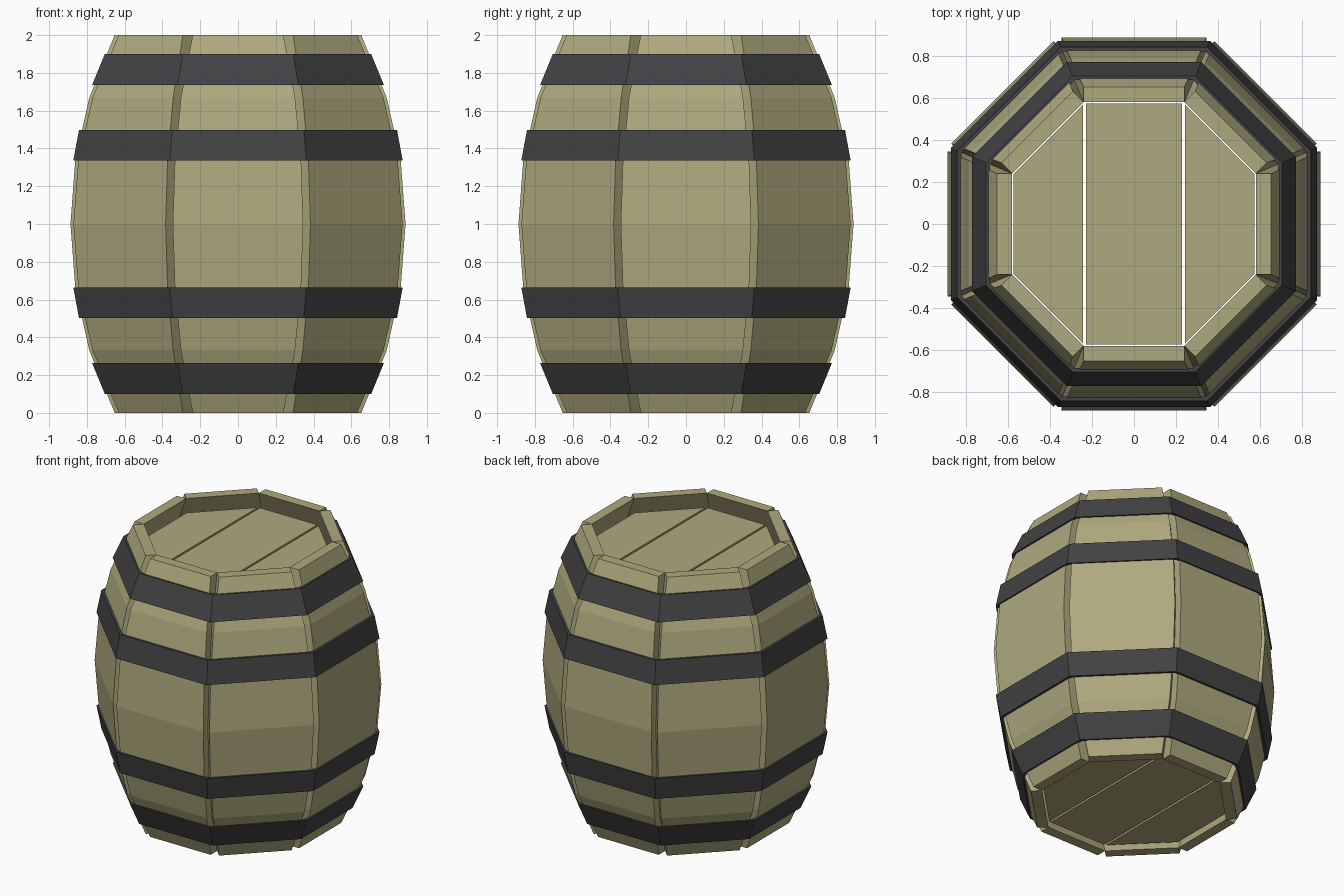
import bpy, bmesh, math
from mathutils import Matrix

if "Cube" in bpy.data.objects:
    bpy.data.objects.remove(bpy.data.objects["Cube"])

T = math.tan(math.pi / 8)


def material(name, color):
    m = bpy.data.materials.new(name)
    m.diffuse_color = color
    m.use_nodes = True
    m.node_tree.nodes["Principled BSDF"].inputs["Base Color"].default_value = m.diffuse_color
    return m


WOOD = material("wood", (0.43, 0.40, 0.21, 1))
IRON = material("iron", (0.055, 0.055, 0.058, 1))


def finish(name, bm, mat):
    bmesh.ops.recalc_face_normals(bm, faces=bm.faces)
    me = bpy.data.meshes.new(name)
    bm.to_mesh(me)
    bm.free()
    me.materials.append(mat)
    ob = bpy.data.objects.new(name, me)
    bpy.context.collection.objects.link(ob)
    return ob


def ring_to_ring(bm, rings):
    """Skin faces between consecutive closed loops of points."""
    loops = [[bm.verts.new(p) for p in r] for r in rings]
    for a, b in zip(loops, loops[1:]):
        n = len(a)
        for i in range(n):
            bm.faces.new((a[i], a[(i + 1) % n], b[(i + 1) % n], b[i]))
    return loops


# Staves: bowed planks that touch on the inside and gape on the outside
half = [(0, 0.58, 0.653), (0.333, 0.73, 0.788), (0.667, 0.807, 0.862), (1, 0.833, 0.887)]
profile = half + [(2 - z, i, o) for z, i, o in half[-2::-1]]
for k in range(8):
    bm = bmesh.new()
    loops = ring_to_ring(bm, [[(-i * T, -i, z), (i * T, -i, z), (i * T, -o, z), (-i * T, -o, z)]
                              for z, i, o in profile])
    bm.faces.new(loops[0])
    bm.faces.new(loops[-1])
    bm.transform(Matrix.Rotation(k * math.pi / 4, 4, 'Z'))
    finish(f"stave_{k + 1}", bm, WOOD)


# Hoops: octagonal sloped bands
def octagon(r, z):
    R = r / math.cos(math.pi / 8)
    return [(R * math.cos((k + 0.5) * math.pi / 4), R * math.sin((k + 0.5) * math.pi / 4), z)
            for k in range(8)]


def hoop(name, z0, r0, z1, r1, t=0.02):
    bm = bmesh.new()
    ring_to_ring(bm, [octagon(r0, z0), octagon(r1, z1), octagon(r1 - t, z1),
                      octagon(r0 - t, z0), octagon(r0, z0)])
    bmesh.ops.remove_doubles(bm, verts=bm.verts, dist=1e-5)
    finish(name, bm, IRON)


for name, z0, r0, z1, r1 in (("end_hoop", 0.10, 0.705, 0.263, 0.772),
                             ("belly_hoop", 0.503, 0.842, 0.665, 0.872)):
    hoop("lower_" + name, z0, r0, z1, r1)
    hoop("upper_" + name, 2 - z0, r0, 2 - z1, r1)

# Heads: three planks each, cut from an octagon
A, C = 0.574, 0.574 * T
G = 0.228
side = [(C + 0.005, -A + 0.005), (A, -C), (A, C), (C + 0.005, A - 0.005)]
planks = {"middle": [(-G, -A), (G, -A), (G, A), (-G, A)],
          "right": side,
          "left": [(-x, y) for x, y in side]}
for head, z0, z1 in (("bottom", 0.04, 0.10), ("top", 1.84, 1.90)):
    for part, pts in planks.items():
        bm = bmesh.new()
        loops = ring_to_ring(bm, [[(x, y, z) for x, y in pts] for z in (z0, z1)])
        for l in loops:
            bm.faces.new(l)
        finish(f"{head}_head_{part}_plank", bm, WOOD)
